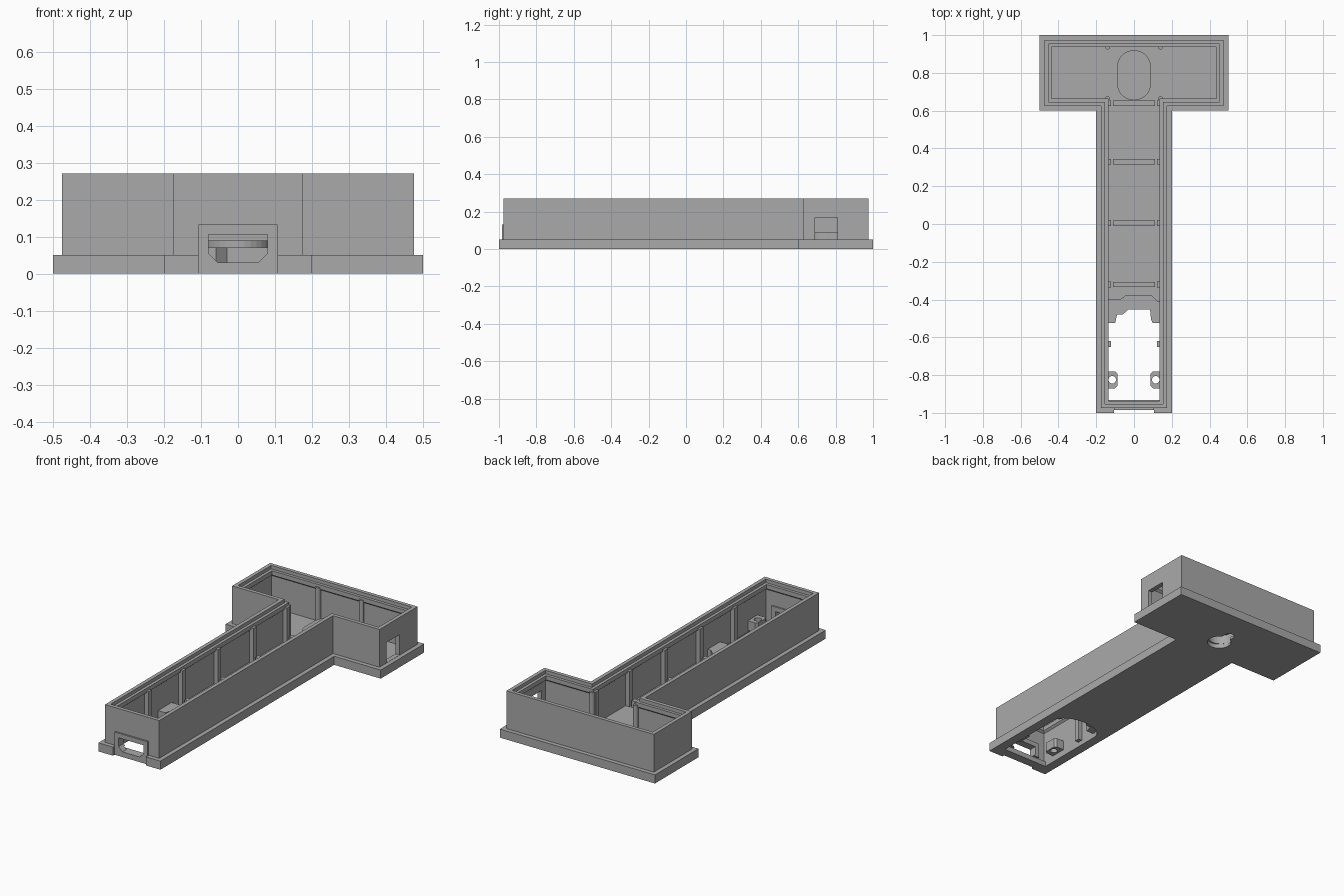
import bpy, bmesh, math

if "Cube" in bpy.data.objects:
    bpy.data.objects.remove(bpy.data.objects["Cube"])

grey = bpy.data.materials.new("plain grey")
grey.diffuse_color = (0.4, 0.4, 0.4, 1)
grey.use_nodes = True
grey.node_tree.nodes["Principled BSDF"].inputs["Base Color"].default_value = grey.diffuse_color


def finish(name, bm):
    bmesh.ops.recalc_face_normals(bm, faces=bm.faces[:])
    me = bpy.data.meshes.new(name)
    bm.to_mesh(me)
    bm.free()
    me.materials.append(grey)
    ob = bpy.data.objects.new(name, me)
    bpy.context.collection.objects.link(ob)
    return ob


def loft(name, rings):
    """Closed solid through a series of matching outlines."""
    bm = bmesh.new()
    vs = [[bm.verts.new(p) for p in r] for r in rings]
    for a, b in zip(vs, vs[1:]):
        for i in range(len(a)):
            j = (i + 1) % len(a)
            bm.faces.new((a[i], a[j], b[j], b[i]))
    bm.faces.new(vs[0][::-1])
    bm.faces.new(vs[-1])
    return finish(name, bm)


def prism(name, pts, z0, z1):
    return loft(name, [[(x, y, z) for x, y in pts] for z in (z0, z1)])


def box(name, x0, x1, y0, y1, z0, z1):
    return prism(name, [(x0, y0), (x1, y0), (x1, y1), (x0, y1)], z0, z1)


def stadium(r, y0, y1, n=16, x=0):
    top = [(x + r * math.cos(math.pi * i / n), y1 + r * math.sin(math.pi * i / n)) for i in range(n + 1)]
    low = [(x - r * math.cos(math.pi * i / n), y0 - r * math.sin(math.pi * i / n)) for i in range(n + 1)]
    return top + low if y1 > y0 else top[:-1] + low[:-1]


def cut(targets, cutter):
    for ob in targets:
        m = ob.modifiers.new("cut", 'BOOLEAN')
        m.operation, m.solver, m.object = 'DIFFERENCE', 'EXACT', cutter
        bpy.context.view_layer.objects.active = ob
        bpy.ops.object.modifier_apply(modifier=m.name)
    bpy.data.objects.remove(cutter)


def t_ring(d, z):
    """T-shaped outline inset by d."""
    a, b, f, k, s = 0.5 - d, 0.2 - d, -1 + d, 1 - d, 0.6 + d
    return [(x, y, z) for x, y in ((-b, f), (b, f), (b, s), (a, s), (a, k), (-a, k), (-a, s), (-b, s))]


# T-shaped tray: base flange, outer wall, stepped rim, ledge, inner wall, floor
profile = [(0, 0), (0, .05), (.025, .05), (.025, .27), (.047, .27), (.047, .25),
           (.064, .25), (.064, .225), (.052, .215), (.052, .03)]
tray = loft("tray_body", [t_ring(d, z) for d, z in profile])

# front port surround, sitting in a notch of the flange
cut([tray], box("notch", -.107, .107, -1.1, -.985, -.1, .2))
plate = box("port_surround", -.107, .107, -.985, -.94, .045, .132)

# front port with chamfered lower corners
port = [(-.08, .055), (-.055, .03), (.055, .03), (.08, .055), (.08, .105), (-.08, .105)]
cut([tray, plate], loft("port", [[(x, y, z) for x, z in port] for y in (-1.1, -.9)]))

# side window in the head
cut([tray], box("window", .4, .6, .69, .81, .051, .17))

# hatch opening in the stem floor, with an arched rear edge
arch = [(.145 * math.cos(math.pi * i / 16), -.51 + .085 * math.sin(math.pi * i / 16)) for i in range(17)]
cut([tray], prism("hatch", [(-.145, -.932), (.145, -.932)] + arch, -.1, .035))

# hanger pocket: raised housing, hollow inside, keyhole through the base
boss = prism("hanger_housing", stadium(.09, .745, .83), .025, .09)
cut([tray, boss], prism("cavity", stadium(.072, .745, .825), .015, .078))
cut([tray], prism("key_round", stadium(.065, .73, .73), -.1, .04))
cut([tray], prism("key_slot", stadium(.028, .73, .815), -.1, .04))

# hatch latch bracket behind the opening
prism("latch_bracket", [(-.148, -.525), (-.1, -.525), (-.09, -.48), (-.06, -.48), (-.03, -.452),
                        (.085, -.452), (.09, -.505), (.1, -.525), (.148, -.525), (.148, -.41),
                        (.125, -.41), (.09, -.375), (-.04, -.375), (-.075, -.4), (-.148, -.4)], .028, .07)

# low floor ribs across the stem
for y in (.64, .33, .005, -.32):
    box("floor_rib", -.11, .11, y - .014, y + .014, .028, .07)

for s in (-1, 1):
    # wall posts along the stem
    for y in (.64, .33, .005, -.32, -.635):
        x0, x1 = sorted((s * .122, s * .15))
        box("wall_post", x0, x1, y - .015, y + .015, .028, .235)
    # round posts in the head
    prism("corner_post", stadium(.014, .663, .663, 8, s * .14), .028, .235)
    prism("back_post", stadium(.014, .938, .938, 8, s * .14), .028, .235)
    # screw lugs in the stem
    lug = [(s * x, y) for x, y in ((.15, -.87), (.1, -.87), (.088, -.858), (.088, -.792), (.1, -.78), (.15, -.78))]
    ob = prism("screw_lug", lug, .04, .095)
    cut([ob], prism("lug_hole", stadium(.02, -.825, -.825, 10, s * .115), 0, .2))
